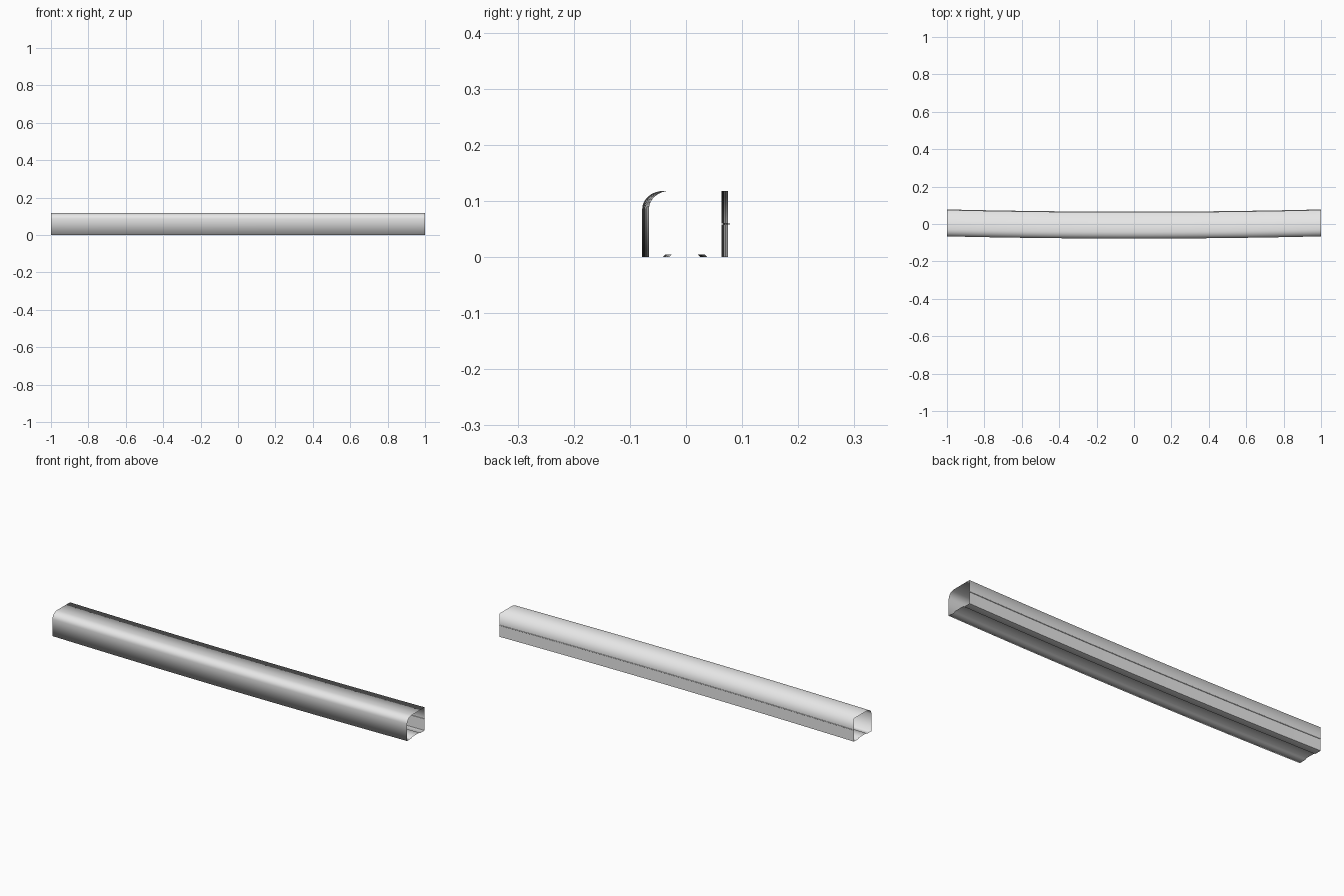
import bpy, bmesh, math

cube = bpy.data.objects.get("Cube")
if cube:
    bpy.data.objects.remove(cube)

grey = bpy.data.materials.new("light_grey")
grey.use_nodes = True
grey.diffuse_color = (0.8, 0.8, 0.8, 1)
grey.node_tree.nodes["Principled BSDF"].inputs["Base Color"].default_value = (0.8, 0.8, 0.8, 1)

SEGMENTS = 24
BOW = 0.012      # how far the ends sweep backwards
FRONT, BACK = -0.078, 0.063
HEIGHT, SEAM = 0.118, 0.06


def sweep(name, profile):
    """Sweep a (y, z) profile along x with a gentle bow, as a thin sheet."""
    bm = bmesh.new()
    rows = []
    for i in range(SEGMENTS + 1):
        x = -1 + 2 * i / SEGMENTS
        rows.append([bm.verts.new((x, y + BOW * x * x, z)) for y, z in profile])
    for a, b in zip(rows, rows[1:]):
        for j in range(len(profile) - 1):
            bm.faces.new((a[j], b[j], b[j + 1], a[j + 1]))
    mesh = bpy.data.meshes.new(name)
    bm.to_mesh(mesh)
    bm.free()
    mesh.materials.append(grey)
    mesh.polygons.foreach_set("use_smooth", [True] * len(mesh.polygons))
    obj = bpy.data.objects.new(name, mesh)
    bpy.context.collection.objects.link(obj)
    return obj


# Floor with a raised middle, then front wall, rounded shoulder, top and upper back wall
floor = [(BACK, 0), (0.026, 0), (0.021, 0.005), (-0.037, 0.005), (-0.042, 0), (FRONT, 0)]
radius_y, radius_z = 0.038, 0.032
shoulder = []
for k in range(9):
    t = math.pi / 2 * k / 8
    shoulder.append((FRONT + radius_y * (1 - math.cos(t)),
                     HEIGHT - radius_z * (1 - math.sin(t))))
upper_back = [(BACK, HEIGHT), (BACK, SEAM)]
sweep("outer_shell", (floor + shoulder + upper_back)[::-1][::-1])

# Lower back wall, facing the inside
sweep("lower_back_wall", [(BACK, 0), (BACK, SEAM - 0.002)])

# Narrow lip along the back seam
sweep("seam_lip", [(BACK, SEAM - 0.002), (BACK + 0.003, SEAM - 0.002),
                   (BACK + 0.003, SEAM), (BACK, SEAM)])
